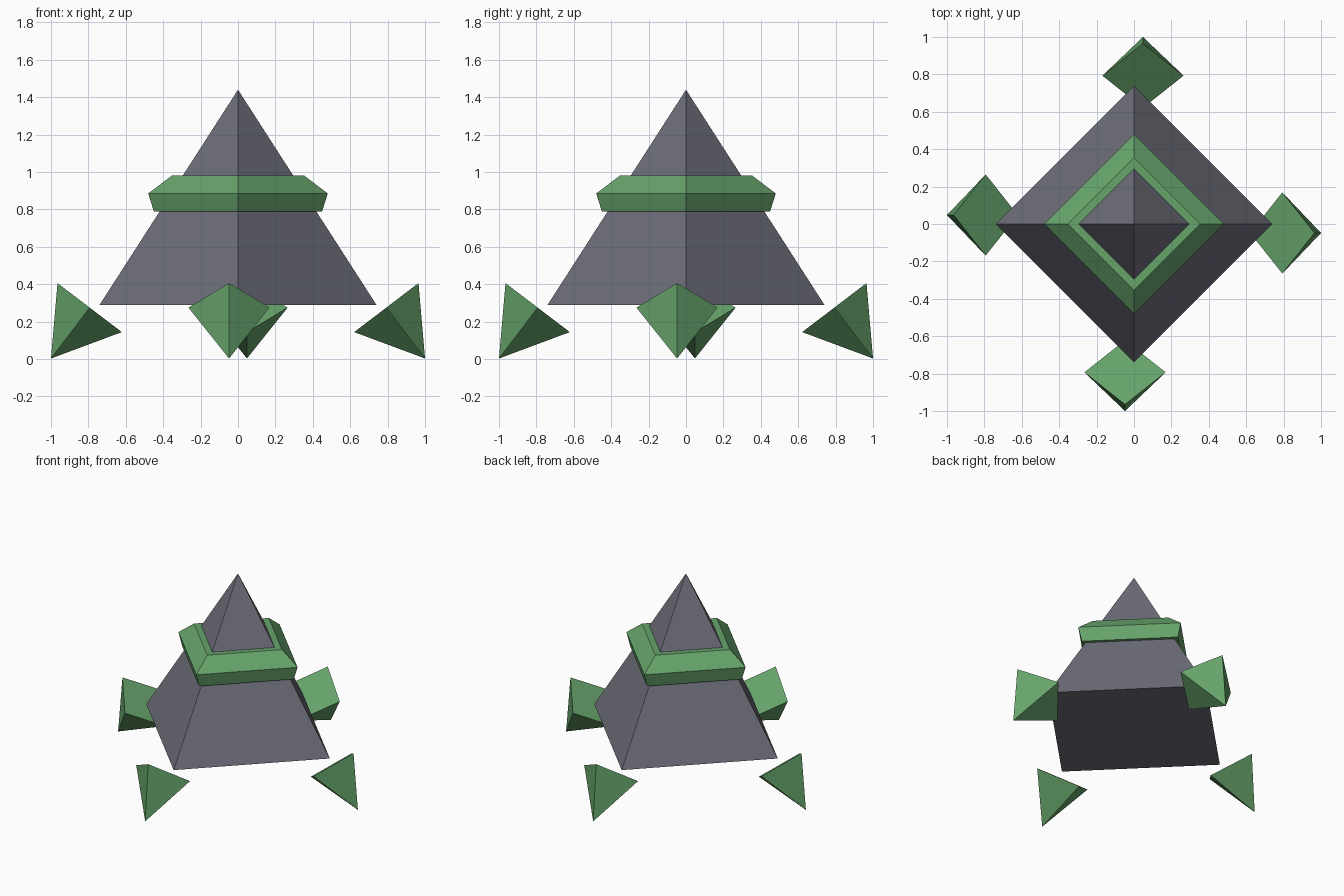
import bpy, bmesh, math
from mathutils import Matrix, Vector

if "Cube" in bpy.data.objects:
    bpy.data.objects.remove(bpy.data.objects["Cube"])


def material(name, rgb):
    m = bpy.data.materials.new(name)
    m.diffuse_color = (*rgb, 1)
    m.use_nodes = True
    m.node_tree.nodes["Principled BSDF"].inputs["Base Color"].default_value = m.diffuse_color
    return m


GREY = material("slate grey", (0.155, 0.155, 0.195))
GREEN = material("leaf green", (0.135, 0.37, 0.148))


def finish(bm, name, mat):
    bmesh.ops.recalc_face_normals(bm, faces=bm.faces)
    mesh = bpy.data.meshes.new(name)
    bm.to_mesh(mesh)
    bm.free()
    mesh.materials.append(mat)
    obj = bpy.data.objects.new(name, mesh)
    bpy.context.collection.objects.link(obj)
    return obj


def diamond_stack(name, profile, mat, closed_loop=False):
    """Four-sided solid with corners on the axes, from (radius, z) pairs."""
    bm = bmesh.new()
    rings = [[bm.verts.new((r * math.cos(i * math.pi / 2), r * math.sin(i * math.pi / 2), z))
              for i in range(4)] for r, z in profile]
    pairs = list(zip(rings, rings[1:]))
    if closed_loop:
        pairs.append((rings[-1], rings[0]))
    else:
        bm.faces.new(rings[0])
    for a, b in pairs:
        for i in range(4):
            j = (i + 1) % 4
            bm.faces.new((a[i], a[j], b[j], b[i]))
    bmesh.ops.remove_doubles(bm, verts=bm.verts, dist=1e-5)
    return finish(bm, name, mat)


# Main pyramid with flat underside
diamond_stack("body_pyramid", [(0.74, 0.29), (0.0, 1.44)], GREY)

# Bevelled collar wrapped round the pyramid
diamond_stack("collar", [(0.417, 0.79), (0.45, 0.79), (0.48, 0.885), (0.355, 0.98), (0.295, 0.98)],
              GREEN, closed_loop=True)

# Four inverted, tilted pyramid feet, repeated round the z axis
centre = Vector((-0.048, -0.793, 0.275))
side = Vector((0.217, 0, 0))
slope = Vector((0, -0.172, 0.131))
tip = Vector((-0.048, -1.0, 0.003))
for k, label in enumerate(("front", "right", "back", "left")):
    bm = bmesh.new()
    top = [bm.verts.new(centre + d) for d in (side, slope, -side, -slope)]
    point = bm.verts.new(tip)
    bm.faces.new(top)
    for i in range(4):
        bm.faces.new((top[i], point, top[(i + 1) % 4]))
    bm.transform(Matrix.Rotation(k * math.pi / 2, 4, 'Z'))
    finish(bm, label + "_foot", GREEN)
